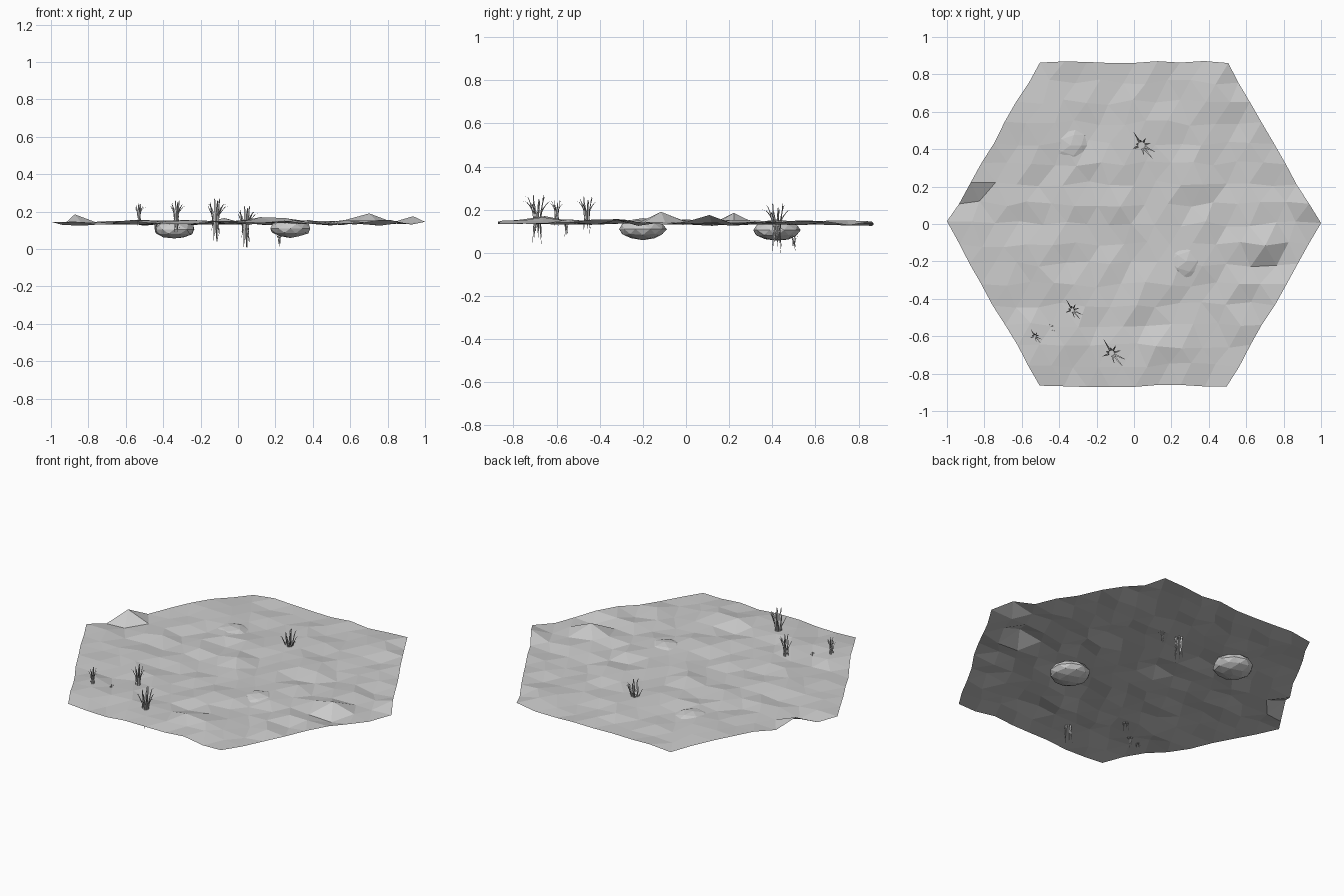
import bpy, bmesh, math, random
from mathutils import Vector

random.seed(7)
if "Cube" in bpy.data.objects:
    bpy.data.objects.remove(bpy.data.objects["Cube"])


def material(name, grey):
    mat = bpy.data.materials.new(name)
    mat.use_nodes = True
    colour = (grey, grey, grey, 1)
    mat.diffuse_color = colour
    mat.node_tree.nodes["Principled BSDF"].inputs["Base Color"].default_value = colour
    return mat


stone_grey = material("pale grey", 0.6)


def finish(bm, name):
    mesh = bpy.data.meshes.new(name)
    bm.to_mesh(mesh)
    bm.free()
    mesh.materials.append(stone_grey)
    obj = bpy.data.objects.new(name, mesh)
    bpy.context.collection.objects.link(obj)
    return obj


# Ground: hexagonal lattice of triangles with gentle random bumps
RINGS = 8
STEP = 1 / RINGS
ROW = STEP * math.sqrt(3) / 2
PEAKS = [(-0.875, 0.217, 0.185), (0.687, -0.108, 0.19), (0.937, 0.108, 0.175),
         (0.125, -0.65, 0.17), (0.25, -0.65, 0.165), (-0.062, 0.108, 0.165),
         (-0.81, 0.108, 0.125), (0.75, -0.217, 0.125), (0.125, -0.758, 0.125),
         (0.25, -0.217, 0.145), (0.312, -0.108, 0.15), (-0.375, 0.433, 0.145)]


def ground_height(x, y):
    for px, py, z in PEAKS:
        if math.hypot(px - x, py - y) < STEP / 2:
            return z
    return 0.141 - 0.006 * y + random.uniform(-0.014, 0.014)


bm = bmesh.new()
grid = {}
for row in range(-RINGS, RINGS + 1):
    for col in range(-RINGS, RINGS + 1):
        if abs(row + col) <= RINGS:
            x, y = (col + row / 2) * STEP, row * ROW
            rim = max(abs(row), abs(col), abs(row + col)) == RINGS
            jitter = 0.006 if rim else 0.016
            z = ground_height(x, y)
            grid[row, col] = bm.verts.new((x + random.uniform(-jitter, jitter),
                                           y + random.uniform(-jitter, jitter), z))
for row, col in grid:
    for corners in (((row, col), (row, col + 1), (row + 1, col)),
                    ((row, col), (row + 1, col - 1), (row + 1, col))):
        if all(c in grid for c in corners):
            face = bm.faces.new([grid[c] for c in corners])
            face.normal_update()
            if face.normal.z < 0:
                face.normal_flip()
# Exact tips on the left and right
grid[0, -RINGS].co = (-1, 0.015, 0.145)
grid[0, RINGS].co = (1, 0.005, 0.145)
finish(bm, "ground")


# Half-buried flattened boulders
def boulder(name, x, y, z):
    bm = bmesh.new()
    bmesh.ops.create_icosphere(bm, subdivisions=2, radius=1)
    for v in bm.verts:
        v.co = v.co * random.uniform(0.97, 1.03)
        v.co = Vector((x + v.co.x * 0.11, y + v.co.y * 0.11, z + v.co.z * 0.05))
    finish(bm, name)


boulder("boulder_back", -0.34, 0.42, 0.105)
boulder("boulder_front", 0.28, -0.2, 0.11)


# Grass tufts: curved tapering blades (angle in degrees, reach, height)
BLADES = [(120, 0.085, 0.2), (100, 0.03, 0.23), (200, 0.05, 0.19), (165, 0.03, 0.21),
          (60, 0.045, 0.22), (15, 0.05, 0.2), (-25, 0.08, 0.19), (-50, 0.09, 0.2),
          (-75, 0.055, 0.22), (-40, 0.03, 0.23)]


def tuft(name, x, y, z, size):
    bm = bmesh.new()
    for i, (angle, reach, height) in enumerate(BLADES):
        a = math.radians(angle)
        out = Vector((math.cos(a), math.sin(a), 0))
        side = Vector((-out.y, out.x, 0))
        foot = 0.03 * (i % 4)
        path = [(0.022, foot, 0.001), (0.014, 0.1, 0.005), (0.018, 0.14, 0.005),
                (0.018 + reach * 0.25, height * 0.87, 0.004),
                (0.01 + reach * 0.6, height * 0.98, 0.003), (reach, height, 0.0005)]
        rings = []
        for r, h, w in path:
            mid = out * r + Vector((0, 0, h))
            # Triangular section
            points = (mid + side * w, mid - side * w, mid + out * w * 0.8)
            rings.append([bm.verts.new(Vector((x, y, z)) + p * size) for p in points])
        for low, high in zip(rings, rings[1:]):
            for k in range(3):
                n = (k + 1) % 3
                bm.faces.new((low[k], low[n], high[n], high[k]))
        bm.faces.new(rings[0])
        bm.faces.new(rings[-1])
    bmesh.ops.recalc_face_normals(bm, faces=bm.faces)
    finish(bm, name)


tuft("grass_back", 0.04, 0.42, 0.0, 1.0)
tuft("grass_front", -0.12, -0.69, 0.04, 1.0)
tuft("grass_middle", -0.33, -0.46, 0.09, 0.74)
tuft("grass_small", -0.53, -0.6, 0.125, 0.52)
tuft("grass_sprout_front", -0.44, -0.555, 0.075, 0.34)
tuft("grass_sprout_back", 0.22, 0.5, 0.01, 0.34)
